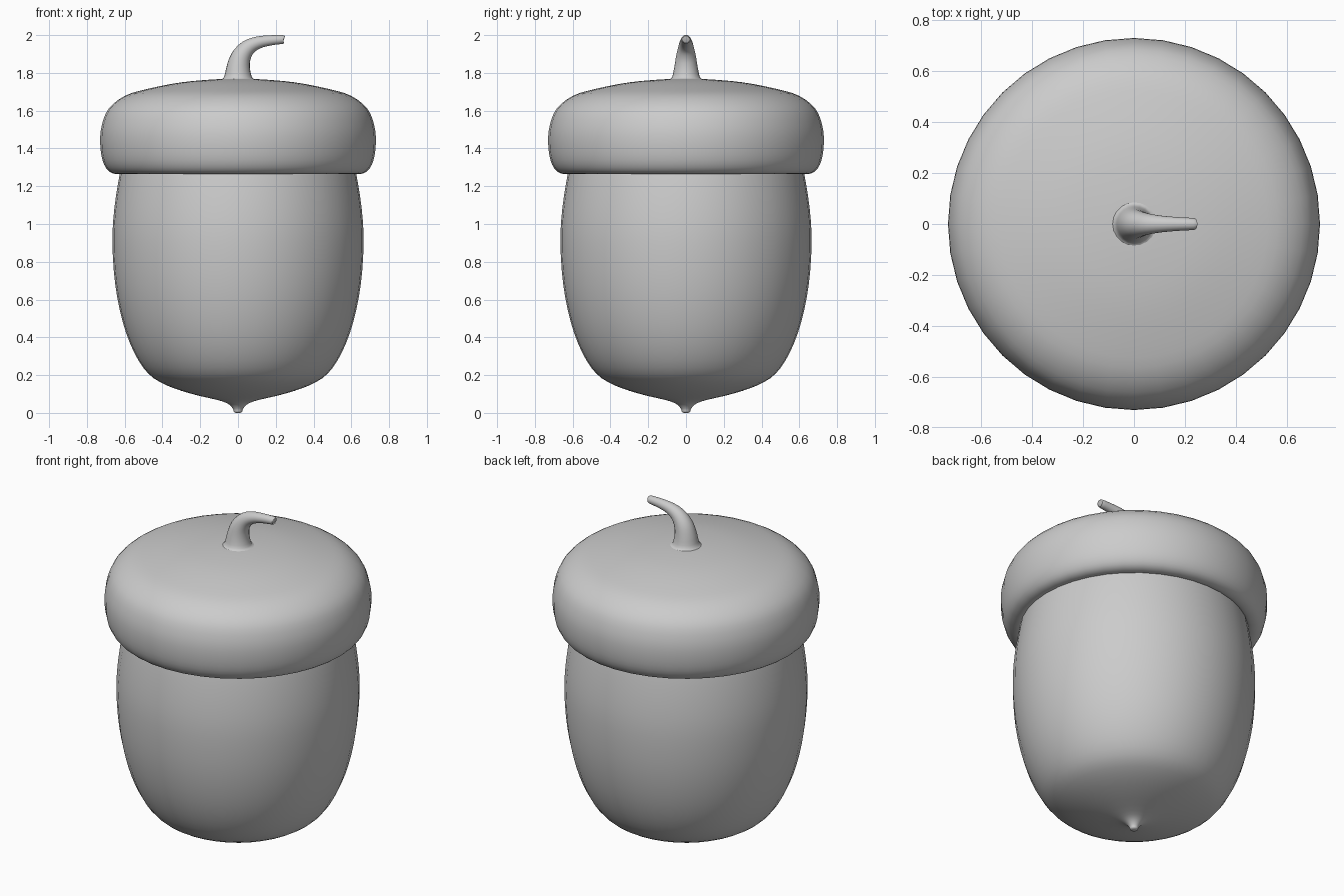
import bpy, bmesh, math
from mathutils import Vector

if "Cube" in bpy.data.objects:
    bpy.data.objects.remove(bpy.data.objects["Cube"])

SIDES = 40


def smooth_points(pts, sub):
    """Catmull-Rom interpolation through the given points."""
    pts = [Vector(p) for p in pts]
    ext = [2 * pts[0] - pts[1]] + pts + [2 * pts[-1] - pts[-2]]
    out = []
    for a, b, c, d in zip(ext, ext[1:], ext[2:], ext[3:]):
        for k in range(sub):
            t = k / sub
            out.append(0.5 * (2 * b + (c - a) * t + (2 * a - 5 * b + 4 * c - d) * t * t
                              + (3 * b - a - 3 * c + d) * t ** 3))
    return out + [pts[-1]]


def skin(name, rings, cap_start=False, cap_end=False):
    """Join rings of points into one smooth tube."""
    bm = bmesh.new()
    loops = [[bm.verts.new(p) for p in ring] for ring in rings]
    for lo, hi in zip(loops, loops[1:]):
        n = len(lo)
        for i in range(n):
            j = (i + 1) % n
            bm.faces.new((lo[i], lo[j], hi[j], hi[i]))
    if cap_start:
        bm.faces.new(loops[0][::-1])
    if cap_end:
        bm.faces.new(loops[-1])
    bmesh.ops.recalc_face_normals(bm, faces=bm.faces)
    mesh = bpy.data.meshes.new(name)
    bm.to_mesh(mesh)
    bm.free()
    obj = bpy.data.objects.new(name, mesh)
    bpy.context.collection.objects.link(obj)
    bpy.ops.object.select_all(action='DESELECT')
    obj.select_set(True)
    bpy.context.view_layer.objects.active = obj
    bpy.ops.object.shade_smooth_by_angle(angle=math.radians(50))
    return obj


def lathe(name, profile, sub=3):
    """Revolve an (r, z) profile about the z axis."""
    angles = [2 * math.pi * i / SIDES for i in range(SIDES)]
    rings = [[(r * math.cos(a), r * math.sin(a), z) for a in angles]
             for r, z, _ in smooth_points([(r, z, 0) for r, z in profile], sub)]
    return skin(name, rings, True, True)


# Nut with a small pointed tip, its top hidden inside the cap
lathe("nut", [(0.012, 0.0), (0.022, 0.006), (0.027, 0.022), (0.05, 0.046), (0.10, 0.066),
              (0.25, 0.102), (0.38, 0.147), (0.475, 0.208), (0.55, 0.32), (0.61, 0.48),
              (0.65, 0.68), (0.665, 0.9), (0.655, 1.08), (0.625, 1.27), (0.59, 1.40)])

# Rounded cap with a lip tucked in against the nut
lathe("cap", [(0.59, 1.33), (0.615, 1.275), (0.65, 1.265), (0.69, 1.285), (0.718, 1.34),
              (0.73, 1.43), (0.722, 1.52), (0.685, 1.61), (0.60, 1.678), (0.48, 1.715),
              (0.30, 1.75), (0.12, 1.766), (0.02, 1.768)])

# Bent, tapering stem: x, z, radius along its centre line
path = smooth_points([(0, 1.762, 0.095), (0, 1.778, 0.074), (0.002, 1.83, 0.062),
                      (0.016, 1.885, 0.053), (0.052, 1.933, 0.042), (0.105, 1.96, 0.033),
                      (0.17, 1.972, 0.027), (0.235, 1.977, 0.023), (0.243, 1.977, 0.017)], 3)
stem = []
for k, (x, z, r) in enumerate(path):
    a, b = path[max(k - 1, 0)], path[min(k + 1, len(path) - 1)]
    t = Vector((b.x - a.x, b.y - a.y)).normalized()
    stem.append([(x + r * math.cos(q) * t.y, r * math.sin(q), z - r * math.cos(q) * t.x)
                 for q in (2 * math.pi * i / 20 for i in range(20))])
skin("stem", stem, cap_end=True)
